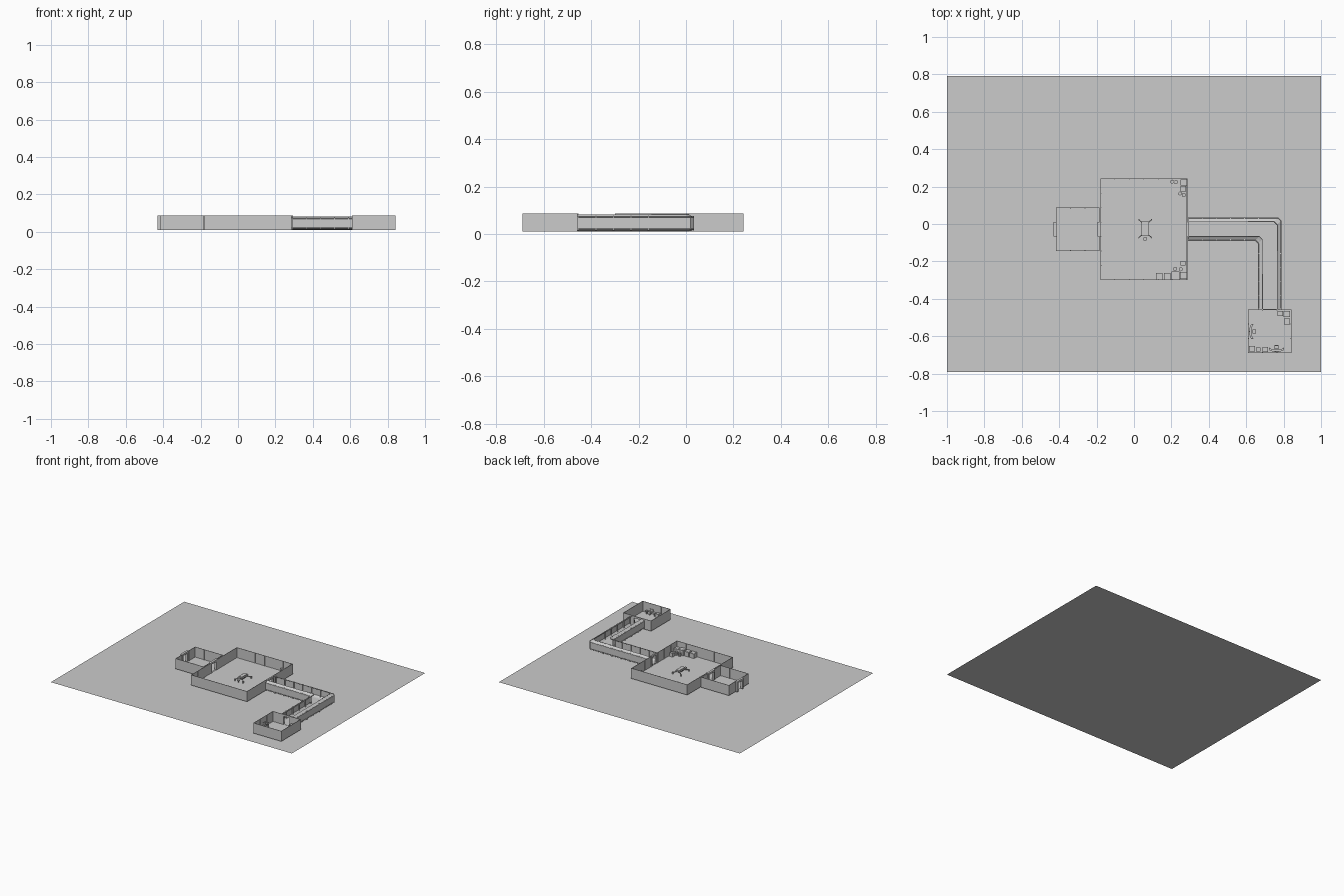
import bpy, bmesh, math
from mathutils import Vector, Matrix

if "Cube" in bpy.data.objects:
    bpy.data.objects.remove(bpy.data.objects["Cube"])

M = 0.0775            # wall module size
Z0, Z1 = 0.010, 0.087  # floor and wall top
T = 0.003             # wall thickness


def finish(name, bm):
    me = bpy.data.meshes.new(name)
    bm.to_mesh(me)
    bm.free()
    ob = bpy.data.objects.new(name, me)
    bpy.context.collection.objects.link(ob)
    return ob


def box(bm, x0, x1, y0, y1, z0, z1):
    m = Matrix.Translation(((x0 + x1) / 2, (y0 + y1) / 2, (z0 + z1) / 2))
    m = m @ Matrix.Diagonal((x1 - x0, y1 - y0, z1 - z0, 1))
    bmesh.ops.create_cube(bm, size=1, matrix=m)


def rod(bm, a, b, r, seg=6):
    a, b = Vector(a), Vector(b)
    d = b - a
    m = Matrix.Translation((a + b) / 2) @ d.to_track_quat('Z', 'Y').to_matrix().to_4x4()
    bmesh.ops.create_cone(bm, cap_ends=True, segments=seg, radius1=r, radius2=r,
                          depth=d.length, matrix=m)


def sheet(name, x0, x1, y0, y1, z):
    bm = bmesh.new()
    bm.faces.new([bm.verts.new(p) for p in
                  ((x0, y0, z), (x1, y0, z), (x1, y1, z), (x0, y1, z))])
    return finish(name, bm)


def room(name, x0, y0, nx, ny, doors):
    """Modular walls with ribs; doors = set of (side, module index)."""
    x1, y1 = x0 + nx * M, y0 + ny * M
    sheet(name + "_floor", x0, x1, y0, y1, Z0 + 0.001)
    bm = bmesh.new()

    def place(side, a0, a1, d0, d1, z0, z1):
        # a runs along the wall, d is inward depth from the outer face
        if side == 'S': box(bm, x0 + a0, x0 + a1, y0 + d0, y0 + d1, z0, z1)
        if side == 'N': box(bm, x0 + a0, x0 + a1, y1 - d1, y1 - d0, z0, z1)
        if side == 'W': box(bm, x0 + d0, x0 + d1, y0 + a0, y0 + a1, z0, z1)
        if side == 'E': box(bm, x1 - d1, x1 - d0, y0 + a0, y0 + a1, z0, z1)

    for side in 'NSEW':
        n = nx if side in 'NS' else ny
        for i in range(n):
            a, b = i * M, (i + 1) * M
            if (side, i) in doors:
                dep = doors[(side, i)]
                for p, q in ((a, a + 0.014), (b - 0.014, b)):
                    place(side, p, q, -dep, T, Z0, Z1)
                place(side, a + 0.014, b - 0.014, -dep, T, Z1 - 0.014, Z1)
            else:
                place(side, a, b, 0, T, Z0, Z1)
            if i:
                place(side, a - 0.002, a + 0.002, T, T + 0.0025, Z0, Z1)
    finish(name + "_walls", bm)


# ground slab and rooms
sheet("ground", -1, 1, -0.79, 0.79, 0)
room("entry_room", -0.4175, -0.145, 3, 3, {('W', 1): 0.014, ('E', 1): 0.004})
room("main_hall", -0.18, -0.30, 6, 7, {('W', 3): 0.014, ('E', 3): 0.008})
room("end_room", 0.61, -0.69, 3, 3, {('N', 1): 0.004})

# bent corridor: octagonal trough open at the top
CX, CY, XS, YE = 0.7262, -0.0275, 0.29, -0.458


def rail(s, d, c):
    """Line along the bend, offset d to the outer (s=1) or inner (s=-1) side."""
    x, y = CX + s * d, CY + s * d
    return [(XS, y), (x - c, y), (x, y - c), (x, YE)]


profile = [(0.0385, 0.011), (0.0500, 0.013), (0.0620, 0.024), (0.0620, 0.070), (0.0500, 0.076), (0.0385, 0.083)]
bm = bmesh.new()
sides = {}
for s in (1, -1):
    rows = [[bm.verts.new((x, y, z)) for x, y in rail(s, d, 0.016)] for d, z in profile]
    sides[s] = rows[0]
    for r, q in zip(rows, rows[1:]):
        for i in range(3):
            bm.faces.new((r[i], r[i + 1], q[i + 1], q[i]))
for i in range(3):
    bm.faces.new((sides[-1][i], sides[-1][i + 1], sides[1][i + 1], sides[1][i]))
bmesh.ops.recalc_face_normals(bm, faces=bm.faces)
cor = finish("corridor_shell", bm)
sol = cor.modifiers.new("thickness", 'SOLIDIFY')
sol.thickness = 0.0015

# corridor ribs, pipe rails and raised corner rim
bm = bmesh.new()
for s in (1, -1):
    nrib = 5 if s < 0 else 6
    for i in range(nrib + 1):
        t = i * M
        x, y = XS + 0.003 + t * 0.96, CY + s * 0.058
        if x < CX - 0.06:
            box(bm, x - 0.002, x + 0.002, y - 0.004, y + 0.004, 0.014, 0.076)
        y, x = YE + 0.003 + t * 0.96, CX + s * 0.058
        if y < CY - 0.06:
            box(bm, x - 0.004, x + 0.004, y - 0.002, y + 0.002, 0.014, 0.076)
finish("corridor_ribs", bm)
bm = bmesh.new()
for s in (1, -1):
    for z in (0.020, 0.072):
        p = rail(s, 0.060, 0.016)
        for a, b in zip(p, p[1:]):
            rod(bm, (*a, z), (*b, z), 0.0025)
finish("corridor_rails", bm)
bm = bmesh.new()
p = rail(1, 0.040, 0.016)
p[0], p[3] = (0.61, p[0][1]), (p[3][0], -0.145)
q = rail(-1, 0.040, 0.016)
q[0], q[3] = (0.61, q[0][1]), (q[3][0], -0.145)
for line in (p, q):
    for a, b in zip(line, line[1:]):
        rod(bm, (*a, 0.0845), (*b, 0.0845), 0.002, 4)
finish("corner_rim", bm)

# central table with splayed legs and a stool
bm = bmesh.new()
tx, ty = 0.060, -0.025
box(bm, tx - 0.019, tx + 0.019, ty - 0.039, ty + 0.039, 0.033, 0.039)
box(bm, tx - 0.013, tx + 0.013, ty - 0.032, ty + 0.036, 0.039, 0.045)
box(bm, tx - 0.008, tx + 0.008, ty - 0.025, ty + 0.025, 0.022, 0.033)
for sx in (1, -1):
    for sy in (1, -1):
        foot = (tx + sx * 0.034, ty + sy * 0.048)
        rod(bm, (tx + sx * 0.012, ty + sy * 0.028, 0.030), (*foot, 0.024), 0.003)
        rod(bm, (*foot, 0.011), (*foot, 0.028), 0.004)
finish("central_table", bm)
bm = bmesh.new()
rod(bm, (tx, ty - 0.055, 0.011), (tx, ty - 0.055, 0.026), 0.004, 8)
rod(bm, (tx, ty - 0.055, 0.026), (tx, ty - 0.055, 0.030), 0.011, 10)
finish("stool", bm)


# crates with framed lids, and barrels
def crates(name, items):
    bm = bmesh.new()
    for x, y, w, z, h in items:
        r = w / 2
        box(bm, x - r, x + r, y - r, y + r, z, z + h)
        box(bm, x - r * 0.75, x + r * 0.75, y - r * 0.75, y + r * 0.75, z + h, z + h + 0.0015)
    finish(name, bm)


def barrels(name, items):
    bm = bmesh.new()
    for x, y, r, z, h in items:
        rod(bm, (x, y, z), (x, y, z + h), r, 10)
        rod(bm, (x, y, z + h * 0.3), (x, y, z + h * 0.7), r * 1.1, 10)
    finish(name, bm)


F = 0.011
crates("hall_crates", [(0.264, 0.222, 0.032, F, 0.032), (0.264, 0.188, 0.030, F, 0.030),
                       (0.135, -0.279, 0.036, F, 0.034), (0.178, -0.279, 0.036, F, 0.034),
                       (0.222, -0.275, 0.042, F, 0.038), (0.263, -0.275, 0.036, F, 0.034),
                       (0.262, -0.210, 0.026, F, 0.026)])
barrels("hall_barrels", [(0.204, 0.226, 0.009, F, 0.026), (0.224, 0.224, 0.010, F, 0.026),
                         (0.246, 0.163, 0.009, F, 0.026), (0.266, 0.155, 0.010, F, 0.026),
                         (0.220, -0.240, 0.010, F, 0.026), (0.250, -0.242, 0.010, F, 0.026)])
crates("end_room_crates", [(0.782, -0.479, 0.028, F, 0.028), (0.817, -0.481, 0.034, F, 0.034),
                           (0.817, -0.520, 0.032, F, 0.030), (0.631, -0.668, 0.030, F, 0.030),
                           (0.664, -0.671, 0.024, F, 0.024), (0.702, -0.671, 0.028, F, 0.026)])


# curved desks with a chair, facing the room
def desk(name, x, y, ang):
    bm = bmesh.new()
    n = 6
    arc = [math.radians(20 + 140 * i / n) for i in range(n + 1)]
    pts = [(0.043 * math.cos(a), 0.018 * (1 - math.sin(a))) for a in arc]
    for a, b in zip(pts, pts[1:]):
        v = [bm.verts.new((px, py + o, z)) for z in (0.030, 0.034)
             for px, py, o in ((*a, 0), (*b, 0), (*b, 0.012), (*a, 0.012))]
        for f in ((0, 1, 2, 3), (4, 5, 6, 7), (0, 1, 5, 4), (1, 2, 6, 5), (2, 3, 7, 6), (3, 0, 4, 7)):
            bm.faces.new([v[i] for i in f])
    for sx in (1, -1):
        box(bm, sx * 0.034 - 0.003, sx * 0.034 + 0.003, 0.010, 0.020, F, 0.030)
    box(bm, -0.014, 0.014, 0.002, 0.005, 0.034, 0.050)
    rod(bm, (0, 0.026, F), (0, 0.026, 0.023), 0.003)
    box(bm, -0.010, 0.010, 0.017, 0.035, 0.023, 0.026)
    box(bm, -0.010, 0.010, 0.033, 0.036, 0.026, 0.044)
    bmesh.ops.recalc_face_normals(bm, faces=bm.faces)
    ob = finish(name, bm)
    ob.location = (x, y, 0)
    ob.rotation_euler.z = ang


desk("south_desk", 0.762, -0.684, 0)
desk("west_desk", 0.616, -0.575, -math.pi / 2)
